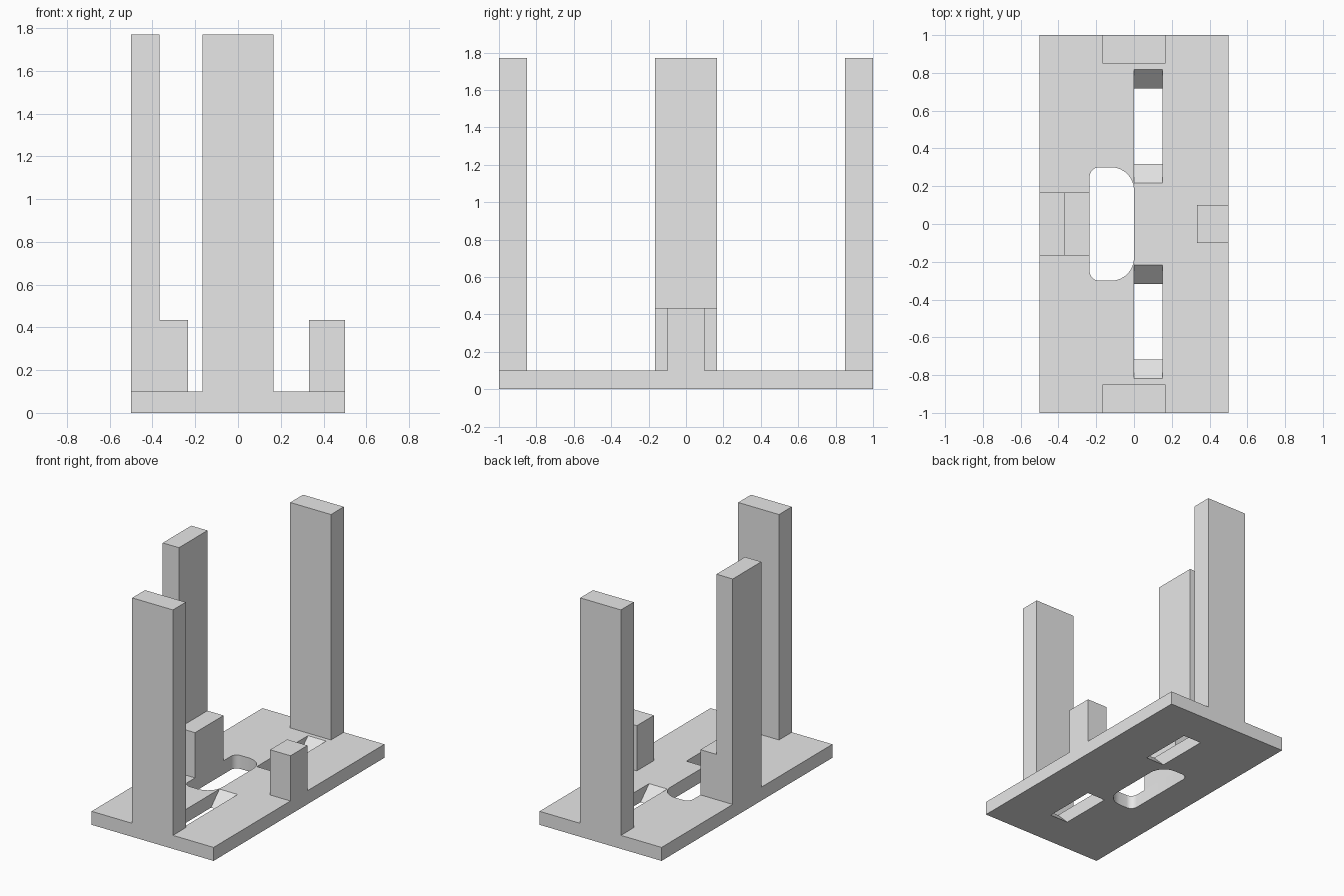
import bpy
import bmesh
from math import cos, sin, pi
from mathutils import Vector

cube = bpy.data.objects.get("Cube")
if cube:
    bpy.data.objects.remove(cube, do_unlink=True)

grey = bpy.data.materials.new("light grey")
grey.use_nodes = True
grey.diffuse_color = (0.8, 0.8, 0.8, 1)
grey.node_tree.nodes["Principled BSDF"].inputs["Base Color"].default_value = (0.8, 0.8, 0.8, 1)


def prism(name, outline, depth):
    """Extrude a closed 3D outline along a vector into a solid."""
    bm = bmesh.new()
    face = bm.faces.new([bm.verts.new(p) for p in outline])
    grown = bmesh.ops.extrude_face_region(bm, geom=[face])["geom"]
    bmesh.ops.translate(bm, vec=Vector(depth),
                        verts=[v for v in grown if isinstance(v, bmesh.types.BMVert)])
    bmesh.ops.recalc_face_normals(bm, faces=bm.faces)
    mesh = bpy.data.meshes.new(name)
    bm.to_mesh(mesh)
    bm.free()
    mesh.materials.append(grey)
    obj = bpy.data.objects.new(name, mesh)
    bpy.context.collection.objects.link(obj)
    return obj


def box(name, x, y, z):
    corners = [(x[0], y[0], z[0]), (x[1], y[0], z[0]), (x[1], y[1], z[0]), (x[0], y[1], z[0])]
    return prism(name, corners, (0, 0, z[1] - z[0]))


def arc(cx, cy, r, start, steps=8):
    return [(cx + r * cos(start + pi / 2 * i / steps),
             cy + r * sin(start + pi / 2 * i / steps), -0.1) for i in range(steps + 1)]


def cut(target, cutter):
    cutter.hide_render = True
    mod = target.modifiers.new(cutter.name, "BOOLEAN")
    mod.operation = "DIFFERENCE"
    mod.solver = "EXACT"
    mod.object = cutter
    bpy.context.view_layer.objects.active = target
    bpy.ops.object.modifier_apply(modifier=mod.name)
    bpy.data.objects.remove(cutter, do_unlink=True)


THICK, TALL, LOW = 0.1, 1.77, 0.435

# Base plate with a rounded centre opening and two slots with sloped ends
base = box("base_plate", (-0.5, 0.5), (-1, 1), (0, THICK))

big, small, half = 0.12, 0.05, 0.3
opening = (arc(-big, half - big, big, 0)
           + arc(-0.235 + small, half - small, small, pi / 2)
           + arc(-0.235 + small, small - half, small, pi)
           + arc(-big, big - half, big, 3 * pi / 2))
cut(base, prism("opening_cutter", opening, (0, 0, 0.3)))

for side in (-1, 1):
    c = side * 0.518
    slot = [(0.001, c - 0.15, -0.05), (0.001, c + 0.15, -0.05),
            (0.001, c + 0.35, 0.15), (0.001, c - 0.35, 0.15)]
    cut(base, prism("slot_cutter", slot, (0.149, 0, 0)))

# Tall end posts
for name, y in (("front_post", (-1, -0.85)), ("back_post", (0.85, 1))):
    box(name, (-0.167, 0.167), y, (THICK, TALL))

# Tall side post with its step, as one profile
step = [(-0.5, THICK), (-0.235, THICK), (-0.235, LOW), (-0.367, LOW), (-0.367, TALL), (-0.5, TALL)]
prism("right_stepped_post", [(x, -0.167, z) for x, z in step], (0, 0.334, 0))

# Short block on the opposite side
box("left_block", (0.333, 0.5), (-0.1, 0.1), (THICK, LOW))

# Smooth the rounded opening, keep the corners sharp
bpy.ops.object.select_all(action="DESELECT")
base.select_set(True)
bpy.context.view_layer.objects.active = base
bpy.ops.object.shade_smooth_by_angle()
